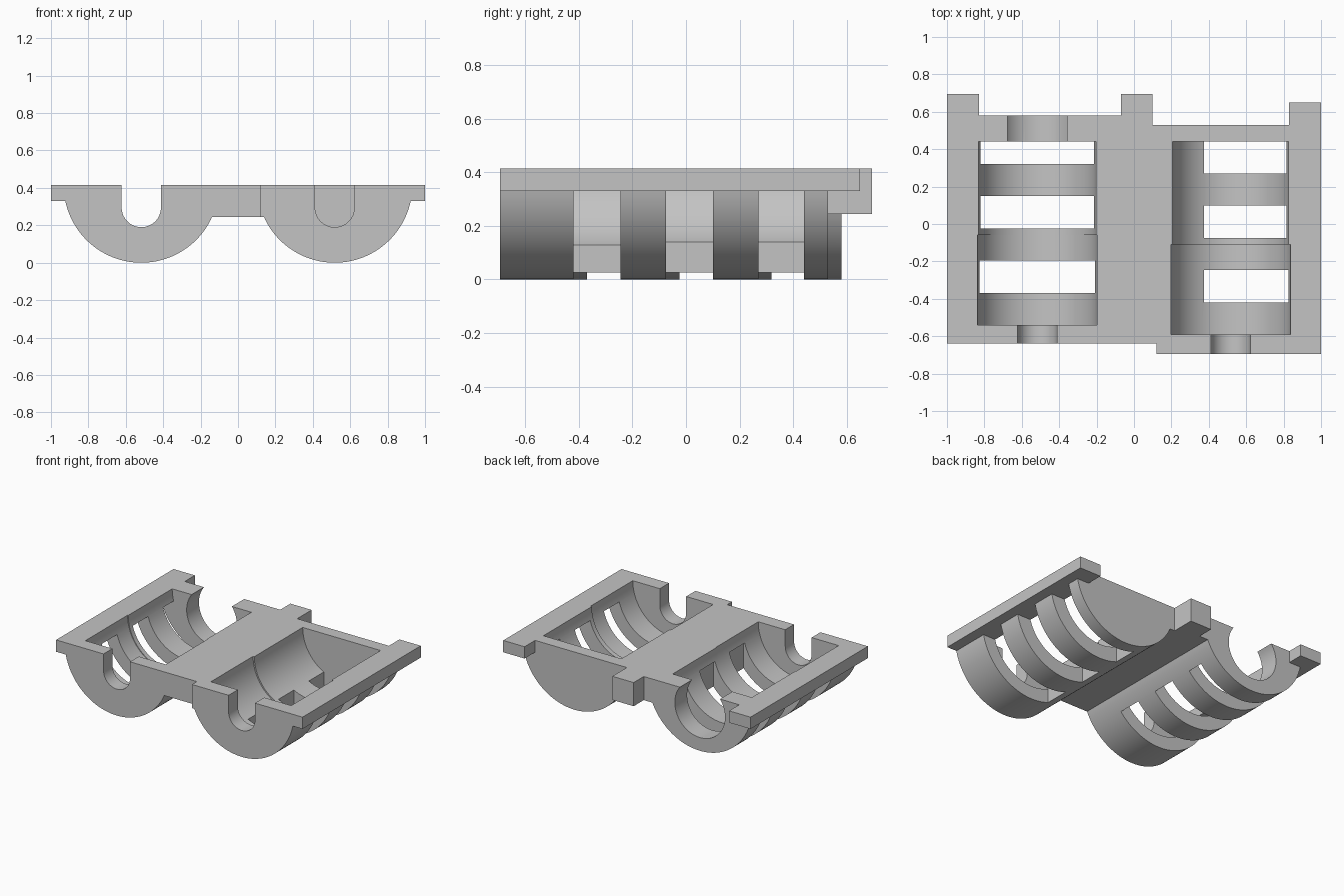
import bpy, bmesh, math

if "Cube" in bpy.data.objects:
    bpy.data.objects.remove(bpy.data.objects["Cube"])

TOP, R, CX = 0.415, 0.415, 0.517   # rim height, shell radius, trough centre
AXIS_Z = 0.295                     # height of the shaft holes

gray = bpy.data.materials.new("light gray")
gray.diffuse_color = (0.55, 0.55, 0.55, 1)
gray.use_nodes = True
gray.node_tree.nodes["Principled BSDF"].inputs["Base Color"].default_value = gray.diffuse_color


def extrude_y(name, pts, y0, y1):
    """Prism from an (x, z) profile between y0 and y1."""
    bm = bmesh.new()
    face = bm.faces.new([bm.verts.new((x, y0, z)) for x, z in pts])
    new = bmesh.ops.extrude_face_region(bm, geom=[face])["geom"]
    verts = [v for v in new if isinstance(v, bmesh.types.BMVert)]
    bmesh.ops.translate(bm, verts=verts, vec=(0, y1 - y0, 0))
    bmesh.ops.recalc_face_normals(bm, faces=bm.faces)
    mesh = bpy.data.meshes.new(name)
    bm.to_mesh(mesh)
    bm.free()
    mesh.materials.append(gray)
    obj = bpy.data.objects.new(name, mesh)
    bpy.context.collection.objects.link(obj)
    return obj


def box(name, x0, x1, y0, y1, z0, z1):
    return extrude_y(name, [(x0, z0), (x1, z0), (x1, z1), (x0, z1)], y0, y1)


def rod(name, x, z, r, y0, y1, n=96):
    pts = [(x + r * math.cos(2 * math.pi * i / n),
            z + r * math.sin(2 * math.pi * i / n)) for i in range(n)]
    return extrude_y(name, pts, y0, y1)


def combine(target, other, operation):
    mod = target.modifiers.new("bool", 'BOOLEAN')
    mod.operation, mod.object, mod.solver = operation, other, 'EXACT'
    bpy.context.view_layer.objects.active = target
    bpy.ops.object.modifier_apply(modifier=mod.name)
    bpy.data.objects.remove(other, do_unlink=True)


def trough_profile(s, web_x):
    """Flange, round shell and half of the middle web for side s."""
    a0 = math.asin((TOP - 0.33) / R)
    a1 = math.pi - math.asin((TOP - 0.245) / R)
    pts = [(s, TOP), (s, 0.33)]
    for i in range(65):
        a = a0 + (a1 - a0) * i / 64
        pts.append((s * (CX + R * math.cos(a)), TOP - R * math.sin(a)))
    return pts + [(web_x, 0.245), (web_x, TOP)]


# Two shells joined along the middle web, the right one set further forward
frame = extrude_y("twin_trough_frame", trough_profile(-1, 0.10), -0.64, 0.58)
combine(frame, extrude_y("right_shell", trough_profile(1, 0.10), -0.695, 0.53), 'UNION')
# Rear tabs
for dims in ((-1, -0.83, 0.5, 0.695, 0.33, TOP),
             (-0.07, 0.10, 0.5, 0.695, 0.245, TOP),
             (0.83, 1, 0.5, 0.65, 0.33, TOP)):
    combine(frame, box("tab", *dims), 'UNION')
# Corner step at the front of the web
combine(frame, box("step", 0.05, 0.12, -0.8, -0.64, 0.1, 0.6), 'DIFFERENCE')

# Per side: direction, y shift, rear cavity radius, inner end of the slots
for s, dy, r_rear, slot_in in ((-1, 0, 0.315, 0.20), (1, -0.05, 0.31, 0.375)):
    x = s * CX
    # Stepped round cavity
    combine(frame, rod("cavity_front", x, TOP, 0.32, -0.54 + dy, -0.06 + dy), 'DIFFERENCE')
    combine(frame, rod("cavity_rear", x, TOP, r_rear, -0.1 + dy, 0.44), 'DIFFERENCE')
    # Vent slots through the shell
    for y0, y1 in ((-0.37, -0.195), (-0.025, 0.15), (0.32, 0.49)):
        xs = sorted((s * slot_in, s * 1.1))
        combine(frame, box("slot", *xs, y0 + dy, min(y1 + dy, 0.44), -0.1, 0.33), 'DIFFERENCE')
    # U-shaped shaft notch in the front wall
    u = [(x + 0.105 * math.cos(a), AXIS_Z + 0.105 * math.sin(a))
         for a in (math.pi + math.pi * i / 32 for i in range(33))]
    u += [(x + 0.105, 0.6), (x - 0.105, 0.6)]
    combine(frame, extrude_y("notch", u, -0.8, -0.5 + dy), 'DIFFERENCE')

# Large round opening in the left rear wall
combine(frame, rod("rear_opening", -CX, AXIS_Z, 0.2, 0.4, 0.66), 'DIFFERENCE')

bpy.ops.object.select_all(action='DESELECT')
frame.select_set(True)
bpy.context.view_layer.objects.active = frame
bpy.ops.object.shade_smooth_by_angle(angle=math.radians(25))
